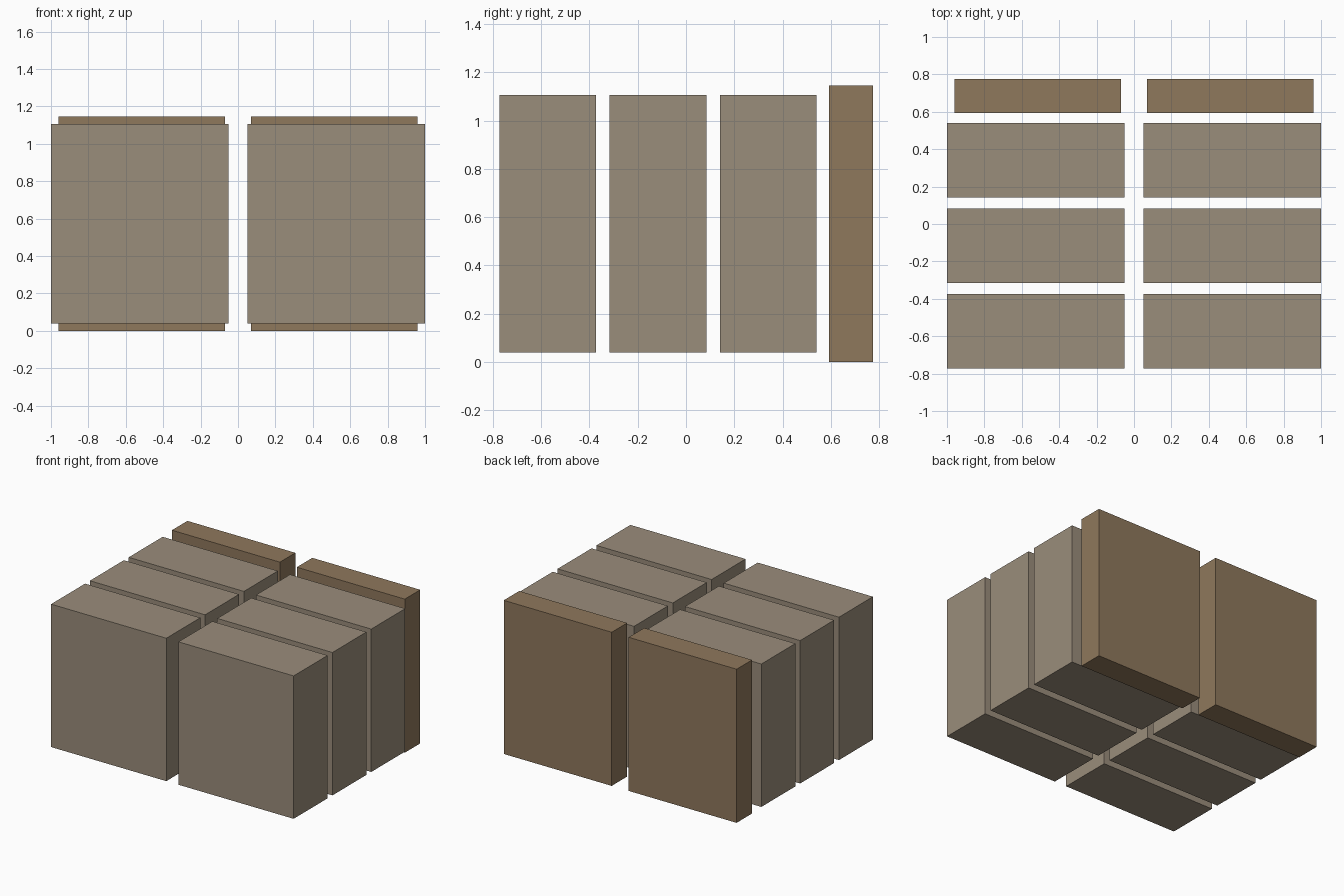
import bpy
import bmesh
from mathutils import Matrix, Vector

if "Cube" in bpy.data.objects:
    bpy.data.objects.remove(bpy.data.objects["Cube"])


def material(name, color):
    mat = bpy.data.materials.new(name)
    mat.diffuse_color = (*color, 1.0)
    mat.use_nodes = True
    mat.node_tree.nodes["Principled BSDF"].inputs["Base Color"].default_value = mat.diffuse_color
    return mat


def box(name, lo, hi, mat):
    lo, hi = Vector(lo), Vector(hi)
    bm = bmesh.new()
    bmesh.ops.create_cube(bm, size=1.0, matrix=Matrix.Diagonal((*(hi - lo), 1.0)))
    mesh = bpy.data.meshes.new(name)
    bm.to_mesh(mesh)
    bm.free()
    mesh.materials.append(mat)
    obj = bpy.data.objects.new(name, mesh)
    obj.location = (lo + hi) / 2
    bpy.context.collection.objects.link(obj)
    return obj


stone = material("grey_tan", (0.323, 0.266, 0.198))
wood = material("brown", (0.275, 0.188, 0.107))

for side, s in (("left", -1), ("right", 1)):
    # Three thick blocks, evenly spaced front to back
    for row, y in zip(("front", "middle", "rear"), (-0.573, -0.116, 0.341)):
        x0, x1 = sorted((s * 0.05, s * 1.0))
        box(f"{row}_block_{side}", (x0, y - 0.2, 0.04), (x1, y + 0.2, 1.105), stone)
    # Taller, thinner slab at the back
    x0, x1 = sorted((s * 0.07, s * 0.96))
    box(f"back_slab_{side}", (x0, 0.593, 0.0), (x1, 0.775, 1.145), wood)
